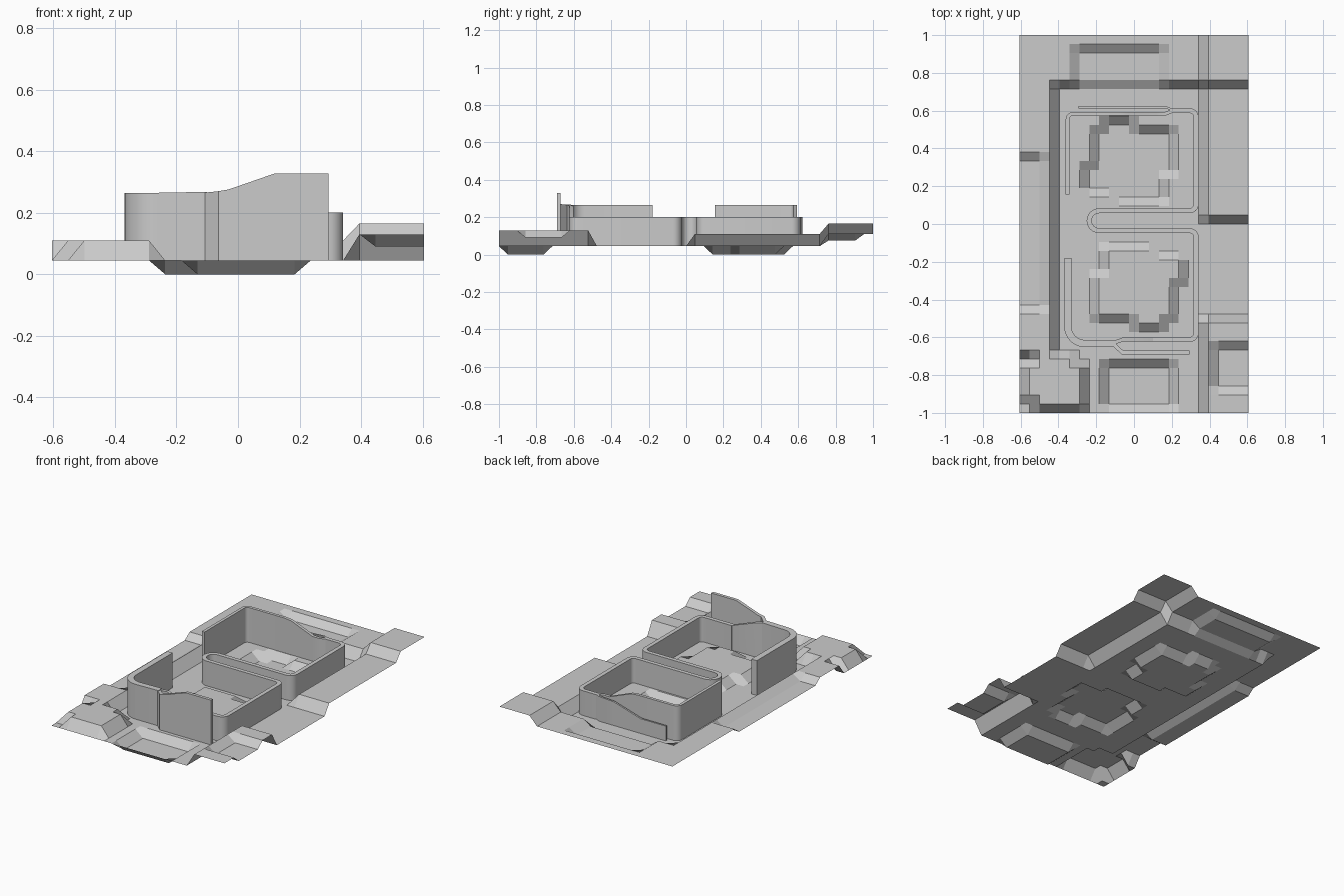
import bpy, bmesh, math
from mathutils import Vector

if "Cube" in bpy.data.objects:
    bpy.data.objects.remove(bpy.data.objects["Cube"])

grey = bpy.data.materials.new("plain_grey")
grey.diffuse_color = (0.6, 0.6, 0.6, 1)
grey.use_nodes = True
grey.node_tree.nodes["Principled BSDF"].inputs["Base Color"].default_value = grey.diffuse_color
BASE, LOW, MID = 0.045, 0.201, 0.265


def finish(name, bm, smooth=False):
    mesh = bpy.data.meshes.new(name)
    bm.to_mesh(mesh)
    bm.free()
    ob = bpy.data.objects.new(name, mesh)
    bpy.context.collection.objects.link(ob)
    mesh.materials.append(grey)
    if smooth:
        bpy.context.view_layer.objects.active = ob
        ob.select_set(True)
        bpy.ops.object.shade_smooth_by_angle(angle=math.radians(35))
        ob.select_set(False)
    return ob


# ---- stepped terrain sheet: rectangles of grid points set to a height ----
NX, NY, HALF = 23, 42, 0.605
height = {(i, j): BASE for i in range(NX + 1) for j in range(NY + 1)}


def patch(x0, x1, y0, y1, z):
    for (i, j) in height:
        x, y = -HALF + 2 * HALF * i / NX, -1 + 2 * j / NY
        if x0 - .015 < x < x1 + .015 and y0 - .015 < y < y1 + .015:
            height[i, j] = z


patch(-.61, -.447, -.667, 1, .11)        # left shelf
patch(-.61, .61, .762, 1, .11)           # back shelf
patch(.395, .61, .048, .714, .11)        # right shelf
patch(.395, .61, .762, 1, .165)          # back right corner
patch(.395, .61, -1, -.524, .13)         # front right shelf
patch(-.29, .132, .762, .905, .075)      # back notch
patch(-.61, -.5, -.429, .333, .075)      # left notch
patch(.447, .61, -.857, -.667, .09)      # right notch
patch(-.132, .184, -.952, -.762, 0)      # front pit
patch(-.553, -.5, -.905, -.762, .11)     # front left mound
patch(-.5, -.342, -.952, -.714, .11)
patch(-.29, -.29, -.952, -.762, .11)
# Pit in the rear room, and the same outline turned round as a bump in the front room
for x0, x1, y0, y1 in [(-.132, -.026, .524, .524), (-.184, .184, .286, .476),
                       (-.237, .132, .19, .286), (-.08, .132, .143, .143)]:
    patch(x0, x1, y0, y1, 0)
    patch(-x1, -x0, -y1, -y0, .088)

bm = bmesh.new()
grid = {(i, j): bm.verts.new((-HALF + 2 * HALF * i / NX, -1 + 2 * j / NY, z))
        for (i, j), z in height.items()}
for i in range(NX):
    for j in range(NY):
        bm.faces.new([grid[i, j], grid[i + 1, j], grid[i + 1, j + 1], grid[i, j + 1]])
finish("terrain", bm)


# ---- walls: a path of (x, y, top) with a thickness ----
def rounded(path, radius, steps=6):
    """Round each sharp corner of the path."""
    pts = [Vector(p) for p in path]
    out = [pts[0]]
    for a, p, b in zip(pts, pts[1:], pts[2:]):
        u, v = (a - p).to_2d(), (b - p).to_2d()
        r = min(radius, u.length * .5, v.length * .5)
        if abs(u.normalized().dot(v.normalized())) > .5:
            out.append(p)
            continue
        p0 = p + (u.normalized() * r).to_3d()
        p1 = p + (v.normalized() * r).to_3d()
        c = p0 + p1 - p
        for k in range(steps + 1):
            t = k / steps * math.pi / 2
            out.append(c + (p0 - c) * math.cos(t) + (p1 - c) * math.sin(t))
    return out + [pts[-1]]


def wall(name, pts, width):
    pts = [Vector(p) for p in pts]
    bm = bmesh.new()
    rings = []
    for k, p in enumerate(pts):
        a = (p - pts[k - 1]).to_2d().normalized() if k else None
        b = (pts[k + 1] - p).to_2d().normalized() if k < len(pts) - 1 else None
        d = ((a or b) + (b or a)).normalized()
        miter = 1 / max(.6, d.dot(a or b))
        off = Vector((-d.y, d.x, 0)) * width / 2 * miter
        rings.append([bm.verts.new((q.x, q.y, z)) for q, z in
                      ((p + off, BASE), (p - off, BASE), (p - off, p.z), (p + off, p.z))])
    for r, s in zip(rings, rings[1:]):
        for k in range(4):
            bm.faces.new([r[k], r[(k + 1) % 4], s[(k + 1) % 4], s[k]])
    bm.faces.new(rings[0])
    bm.faces.new(rings[-1][::-1])
    bmesh.ops.recalc_face_normals(bm, faces=bm.faces)
    return finish(name, bm, True)


# Low winding wall with the round turn between the two rooms
R = .329
lower = rounded([(.1, -.612, LOW), (R, -.612, LOW), (R, -.035, LOW), (-.185, -.035, LOW)], .035)
upper = rounded([(-.185, .07, LOW), (R, .07, LOW), (R, .6, LOW), (.2, .6, LOW)], .035)
turn = [(-.185 - .0525 * math.sin(t), .0175 - .0525 * math.cos(t), LOW)
        for t in (math.pi * k / 12 for k in range(1, 12))]
wall("winding_wall", lower + turn + upper, .026)

# Front room: tall left wall, splitting into a raised front plate and a falling inner wall
wall("front_left_wall", rounded([(-.35, -.18, MID), (-.35, -.633, MID), (-.1, -.633, MID + .003)], .09, 8), .038)
wall("front_plate", [(-.105, -.64, MID), (-.06, -.681, .27), (-.03, -.681, .276),
                     (.12, -.681, .328), (.294, -.681, .328)], .02)
wall("front_inner_wall", [(-.105, -.628, MID), (-.06, -.612, .26), (.1, -.612, LOW)], .02)

# Rear room: thin wall rising to the left, and a falling rear plate
wall("rear_inner_wall", rounded([(.2, .597, LOW), (.165, .583, LOW), (.12, .583, LOW), (-.03, .583, .26),
                                 (-.08, .583, MID), (-.352, .583, MID), (-.352, .155, MID)], .03), .019)
wall("rear_plate", [(.205, .603, LOW), (.17, .618, LOW), (.07, .618, .195),
                    (-.12, .618, .138), (-.295, .618, .138)], .011)
